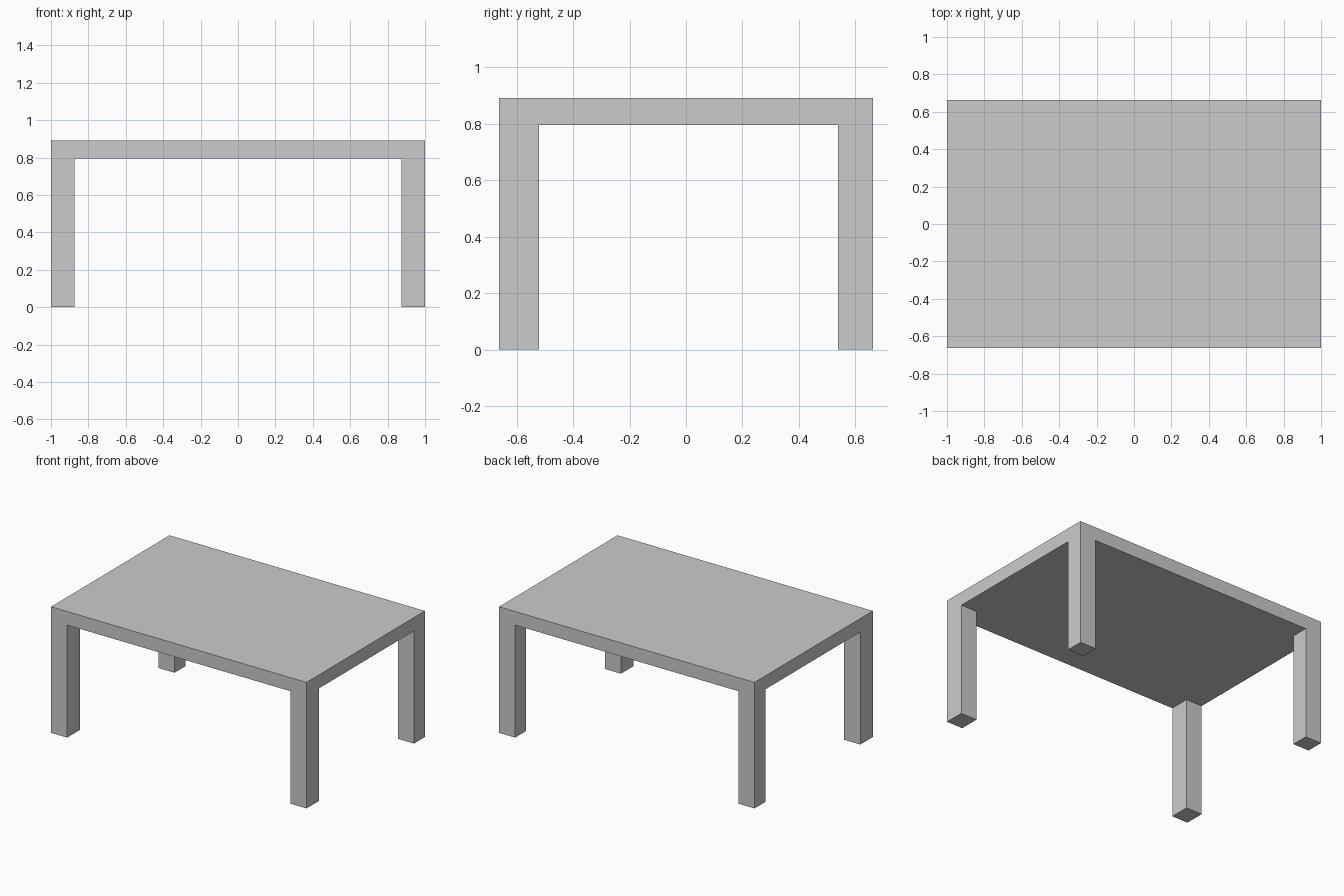
import bpy, bmesh
from mathutils import Vector

if "Cube" in bpy.data.objects:
    bpy.data.objects.remove(bpy.data.objects["Cube"])

HALF_X, HALF_Y = 1.0, 0.662
TOP, UNDERSIDE = 0.892, 0.796
LEG_X = 0.874                        # inner face of the legs
FRONT_LEG_Y, BACK_LEG_Y = -0.521, 0.539   # front legs are slightly deeper

bm = bmesh.new()

# Tabletop slab
bmesh.ops.create_cube(bm, size=1)
bmesh.ops.scale(bm, vec=(2 * HALF_X, 2 * HALF_Y, TOP - UNDERSIDE), verts=bm.verts)
bmesh.ops.translate(bm, vec=(0, 0, (TOP + UNDERSIDE) / 2), verts=bm.verts)

# Loop cuts along the inner faces of the legs
cuts = [((-LEG_X, 0, 0), (1, 0, 0)), ((LEG_X, 0, 0), (1, 0, 0)),
        ((0, FRONT_LEG_Y, 0), (0, 1, 0)), ((0, BACK_LEG_Y, 0), (0, 1, 0))]
for co, normal in cuts:
    bmesh.ops.bisect_plane(bm, geom=bm.verts[:] + bm.edges[:] + bm.faces[:],
                           plane_co=co, plane_no=normal)

# Legs: pull the four underside corners down to the floor
bm.normal_update()
corners = []
for f in bm.faces:
    c = f.calc_center_median()
    if f.normal.z < -0.9 and abs(c.x) > LEG_X and not FRONT_LEG_Y < c.y < BACK_LEG_Y:
        corners.append(f)
for f in bmesh.ops.extrude_discrete_faces(bm, faces=corners)["faces"]:
    bmesh.ops.translate(bm, vec=Vector((0, 0, -UNDERSIDE)), verts=f.verts)

bmesh.ops.recalc_face_normals(bm, faces=bm.faces)
mesh = bpy.data.meshes.new("table")
bm.to_mesh(mesh)
bm.free()
table = bpy.data.objects.new("table", mesh)
bpy.context.collection.objects.link(table)
